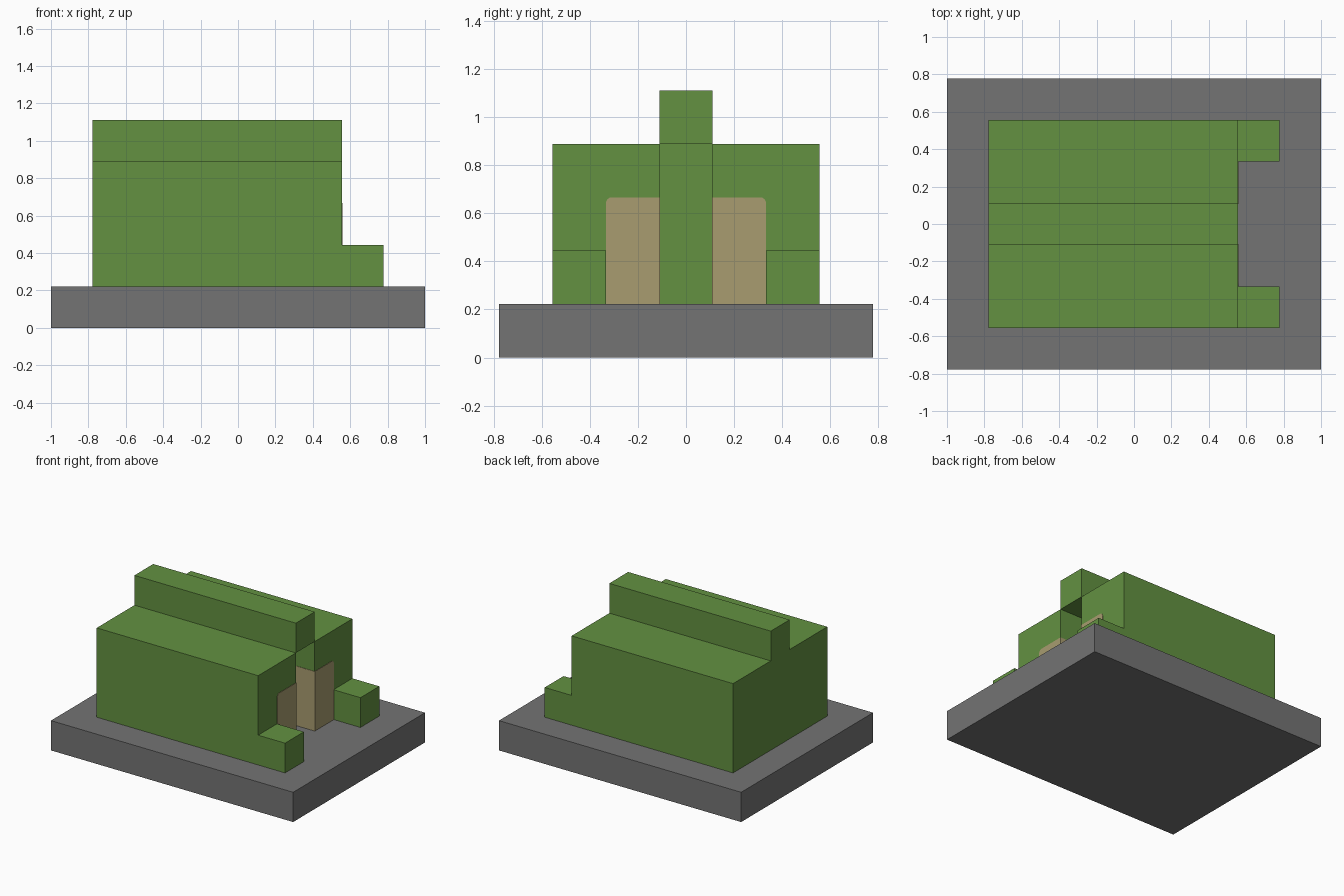
import bpy
import bmesh
import math
from mathutils import Vector

cube = bpy.data.objects.get("Cube")
if cube:
    bpy.data.objects.remove(cube, do_unlink=True)

U = 1 / 9        # module that every size is a multiple of
T = 0.003        # thickness of the painted panels


def material(name, rgb):
    mat = bpy.data.materials.new(name)
    mat.use_nodes = True
    mat.diffuse_color = (*rgb, 1)
    mat.node_tree.nodes["Principled BSDF"].inputs["Base Color"].default_value = (*rgb, 1)
    return mat


GREY = material("stone grey", (0.174, 0.174, 0.174))
GREEN = material("leaf green", (0.125, 0.283, 0.053))
TAN = material("sand tan", (0.392, 0.332, 0.162))


def prism(name, outline, sweep, mat):
    """Closed flat outline swept along a vector."""
    bm = bmesh.new()
    face = bm.faces.new([bm.verts.new(p) for p in outline])
    grown = bmesh.ops.extrude_face_region(bm, geom=[face], use_keep_orig=True)
    moved = [g for g in grown["geom"] if isinstance(g, bmesh.types.BMVert)]
    bmesh.ops.translate(bm, verts=moved, vec=Vector(sweep))
    bmesh.ops.recalc_face_normals(bm, faces=bm.faces)
    mesh = bpy.data.meshes.new(name)
    bm.to_mesh(mesh)
    bm.free()
    mesh.materials.append(mat)
    obj = bpy.data.objects.new(name, mesh)
    bpy.context.collection.objects.link(obj)
    return obj


def box(name, x, y, z, mat):
    """Box from ranges given in modules."""
    corners = [(x[0], y[0]), (x[1], y[0]), (x[1], y[1]), (x[0], y[1])]
    outline = [(a * U, b * U, z[0] * U) for a, b in corners]
    return prism(name, outline, (0, 0, (z[1] - z[0]) * U), mat)


def panel_profile(width, height, radius=0.025, steps=4):
    """Upright panel with its far top corner rounded."""
    arc = [(width - radius + radius * math.cos(a), height - radius + radius * math.sin(a))
           for a in (i * math.pi / 2 / steps for i in range(steps + 1))]
    return [(0, 0), (width, 0)] + arc + [(0, height)]


# Base slab
box("base_slab", (-9, 9), (-7, 7), (0, 2), GREY)

# Main block: footprint with a slot in the end face
footprint = [(-7, -5), (5, -5), (5, -1), (3, -1), (3, 1), (5, 1), (5, 5), (-7, 5)]
prism("main_block", [(x * U, y * U, 2 * U) for x, y in footprint], (0, 0, 6 * U), GREEN)

# Ridge along the top, bridging the slot
box("top_ridge", (-7, 5), (-1, 1), (8, 10), GREEN)

# Mirrored feet and painted panels beside the slot
profile = panel_profile(2 * U, 4 * U)
for side, s in (("left", 1), ("right", -1)):
    box(side + "_foot", (5, 7), sorted((3 * s, 5 * s)), (2, 4), GREEN)
    prism(side + "_end_panel",
          [(5 * U, s * (U + w), 2 * U + h) for w, h in profile], (T, 0, 0), TAN)
    prism(side + "_slot_panel",
          [(5 * U + T - w, s * U, 2 * U + h) for w, h in profile], (0, -s * T, 0), TAN)
